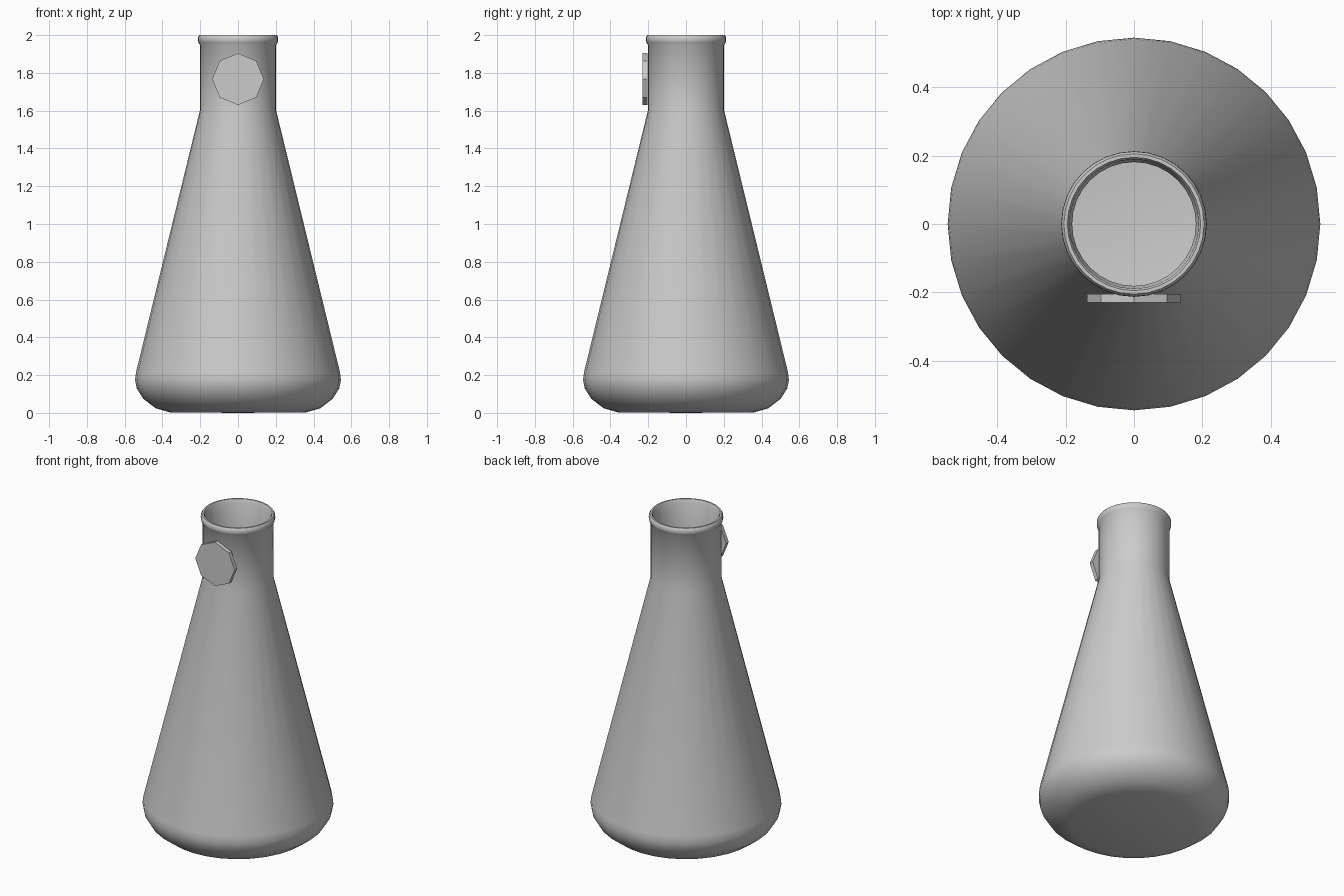
import bpy, bmesh, math

if "Cube" in bpy.data.objects:
    bpy.data.objects.remove(bpy.data.objects["Cube"])


def lathe(name, profile, segments):
    """Revolve an (r, z) profile about z; r = 0 ends become poles."""
    bm = bmesh.new()
    rings = []
    for r, z in profile:
        if r == 0:
            rings.append([bm.verts.new((0, 0, z))] * segments)
        else:
            rings.append([bm.verts.new((r * math.cos(2 * math.pi * i / segments),
                                        r * math.sin(2 * math.pi * i / segments), z))
                          for i in range(segments)])
    for a, b in zip(rings, rings[1:]):
        for i in range(segments):
            j = (i + 1) % segments
            quad = list(dict.fromkeys((a[i], a[j], b[j], b[i])))
            bm.faces.new(quad)
    bmesh.ops.recalc_face_normals(bm, faces=bm.faces)
    mesh = bpy.data.meshes.new(name)
    bm.to_mesh(mesh)
    bm.free()
    obj = bpy.data.objects.new(name, mesh)
    bpy.context.collection.objects.link(obj)
    return obj


# Conical flask: outer wall, rolled lip, inner wall and floor
outer = [(0, 0), (0.36, 0.003), (0.437, 0.025), (0.502, 0.075), (0.536, 0.13),
         (0.545, 0.175), (0.54, 0.215), (0.202, 1.6), (0.202, 1.95)]
lip = [(0.21, 1.96), (0.213, 1.975), (0.212, 1.99), (0.205, 2.0),
       (0.195, 2.0), (0.189, 1.99), (0.188, 1.965)]
inner = [(0.181, 1.95), (0.181, 1.6), (0.52, 0.21), (0.524, 0.175), (0.517, 0.138),
         (0.488, 0.09), (0.43, 0.046), (0.36, 0.022), (0, 0.022)]
flask = lathe("flask_body", outer + lip + inner, 32)
bpy.context.view_layer.objects.active = flask
flask.select_set(True)
bpy.ops.object.shade_smooth_by_angle(angle=math.radians(40))

# Flat octagonal tag on the front of the neck
bpy.ops.mesh.primitive_cylinder_add(vertices=8, radius=0.137, depth=0.025,
                                    location=(0, -0.217, 1.767),
                                    rotation=(math.pi / 2, 0, 0))
bpy.context.object.name = "neck_tag"
